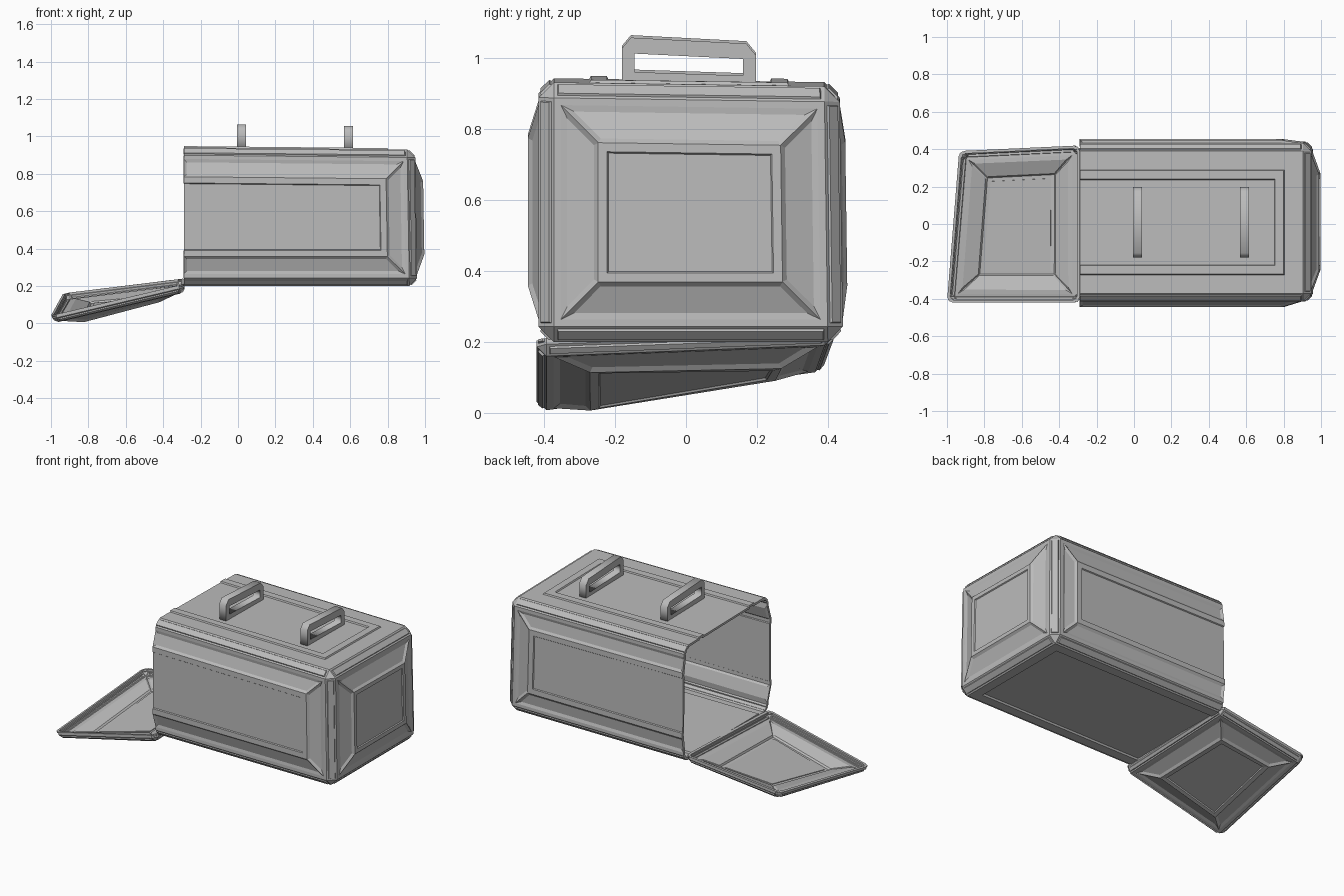
import bpy, bmesh, math
from mathutils import Vector

cube = bpy.data.objects.get("Cube")
if cube:
    bpy.data.objects.remove(cube, do_unlink=True)

grey = bpy.data.materials.new("case grey")
grey.use_nodes = True
tone = (0.5, 0.5, 0.5, 1)
grey.diffuse_color = tone
grey.node_tree.nodes["Principled BSDF"].inputs["Base Color"].default_value = tone


def inset(bm, face, width, depth):
    """Inset one face and return the ring around it."""
    return bmesh.ops.inset_region(bm, faces=[face], thickness=width, depth=depth,
                                  use_even_offset=True)["faces"]


def pyramid_panel(bm, face, slope, bulge, border):
    """Bulged panel with recessed trapezoids and a recessed centre."""
    inset(bm, face, 0.02, 0)
    ring = inset(bm, face, slope, bulge)
    bmesh.ops.inset_individual(bm, faces=ring, thickness=0.016, depth=-0.008,
                               use_even_offset=True)
    inset(bm, face, border, 0)
    inset(bm, face, 0.004, -0.006)


def framed_panel(bm, face):
    """Flat panel with a raised rectangular frame."""
    inset(bm, face, 0.1, 0)
    inset(bm, face, 0.004, 0.008)
    inset(bm, face, 0.045, 0)
    inset(bm, face, 0.004, -0.008)


def sunk_panel(bm, face):
    inset(bm, face, 0.06, 0)
    inset(bm, face, 0.006, -0.01)


def chamfered_shell(name, corner, open_dir, chamfer, strip, decorate):
    """Six-sided shell with one open side, chamfered edges and wall thickness."""
    bm = bmesh.new()
    bmesh.ops.create_cube(bm, size=2)
    open_dir = Vector(open_dir)
    gap = [f for f in bm.faces if f.normal.dot(open_dir) > 0.9]
    bmesh.ops.delete(bm, geom=gap, context="FACES")
    for v in bm.verts:
        v.co = corner(*v.co)
    bm.normal_update()
    bmesh.ops.bevel(bm, geom=[e for e in bm.edges if not e.is_boundary],
                    offset=chamfer, segments=1, affect="EDGES", profile=0.5)
    bm.normal_update()
    faces = list(bm.faces)
    panels = [f for f in faces if f.calc_area() > 0.2]
    # raised strips along the chamfers
    strips = [f for f in faces if len(f.verts) == 4 and f not in panels
              and max(abs(c) for c in f.normal) < 0.9]
    for f in strips:
        inset(bm, f, strip, 0)
        inset(bm, f, 0.003, 0.006)
    for f in panels:
        decorate(bm, f)
    mesh = bpy.data.meshes.new(name)
    bm.to_mesh(mesh)
    bm.free()
    obj = bpy.data.objects.new(name, mesh)
    bpy.context.collection.objects.link(obj)
    mesh.materials.append(grey)
    wall = obj.modifiers.new("wall", "SOLIDIFY")
    wall.thickness = 0.016
    wall.offset = -1
    return obj


# Case body, slightly skewed, open on its right side
def body_corner(sx, sy, sz):
    x = -0.29 if sx < 0 else 0.953 - 0.006 * sz
    y = -0.415 if sy < 0 else 0.437 - 0.005 * sz
    z = 0.2 if sz < 0 else 0.93 - 0.006 * sx - 0.006 * sy
    return Vector((x, y, z))


def body_panels(bm, face):
    n = face.normal
    if n.z > 0.9:
        framed_panel(bm, face)
    elif n.z < -0.9:
        sunk_panel(bm, face)
    elif n.x > 0.9:
        pyramid_panel(bm, face, 0.105, 0.04, 0.025)
    else:
        pyramid_panel(bm, face, 0.095, 0.03 if n.y < 0 else 0.014, 0.033)


chamfered_shell("case_body", body_corner, (-1, 0, 0), 0.043, 0.01, body_panels)


# Dropped door, a shallow dish hinged at the open side and twisted down at the front
def door_corner(sx, sy, sz):
    if sx > 0:
        p = Vector((-0.29, 0.42 * sy, 0.225 + 0.015 * sy))
    elif sy < 0:
        p = Vector((-1.0, -0.42, 0.042))
    else:
        p = Vector((-0.935, 0.39, 0.16))
    if sz < 0:
        p += Vector((0.01, 0, -0.045))
    return p


def door_panel(bm, face):
    pyramid_panel(bm, face, 0.1, 0.035, 0.025)


chamfered_shell("door", door_corner, (0, 0, 1), 0.028, 0.008, door_panel)


# Carrying handles on the top
def handle(name, x, z):
    curve = bpy.data.curves.new(name, "CURVE")
    curve.dimensions = "2D"
    curve.fill_mode = "BOTH"
    curve.extrude = 0.024
    outer = [(-0.18, 0.92), (-0.18, 1.03), (-0.155, 1.06), (0.17, 1.043),
             (0.197, 1.01), (0.197, 0.91)]
    hole = [(-0.145, 0.963), (-0.145, 1.015), (0.16, 1.0), (0.16, 0.953)]
    for loop in (outer, hole):
        spline = curve.splines.new("POLY")
        spline.points.add(len(loop) - 1)
        for point, (a, b) in zip(spline.points, loop):
            point.co = (a, b, 0, 1)
        spline.use_cyclic_u = True
    curve.materials.append(grey)
    obj = bpy.data.objects.new(name, curve)
    obj.rotation_euler = (math.pi / 2, 0, math.pi / 2)
    obj.location = (x, 0, z)
    bpy.context.collection.objects.link(obj)
    bpy.ops.object.select_all(action="DESELECT")
    obj.select_set(True)
    bpy.context.view_layer.objects.active = obj
    bpy.ops.object.convert(target="MESH")


handle("right_handle", 0.018, 0.003)
handle("left_handle", 0.59, -0.004)
